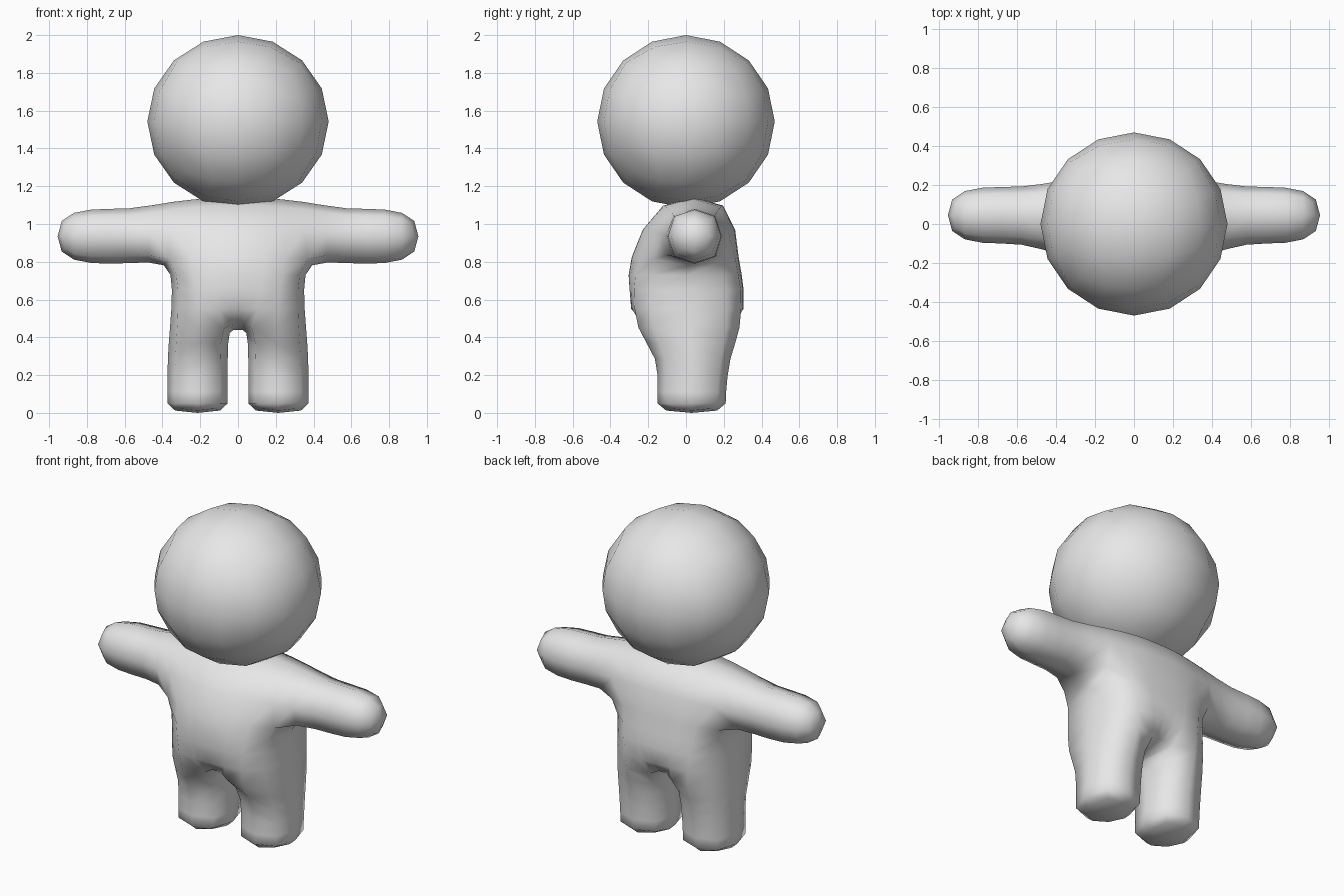
import bpy, bmesh, math

cube = bpy.data.objects.get("Cube")
if cube:
    bpy.data.objects.remove(cube, do_unlink=True)

grey = bpy.data.materials.new("light_grey")
grey.use_nodes = True
colour = (0.8, 0.8, 0.8, 1)
grey.diffuse_color = colour
grey.node_tree.nodes["Principled BSDF"].inputs["Base Color"].default_value = colour


def make_object(name, bm):
    bmesh.ops.recalc_face_normals(bm, faces=bm.faces[:])
    for face in bm.faces:
        face.smooth = True
    mesh = bpy.data.meshes.new(name)
    bm.to_mesh(mesh)
    bm.free()
    mesh.materials.append(grey)
    obj = bpy.data.objects.new(name, mesh)
    bpy.context.collection.objects.link(obj)
    return obj


# Head: a cube grid rounded into a ball
bm = bmesh.new()
bmesh.ops.create_cube(bm, size=2)
bmesh.ops.subdivide_edges(bm, edges=bm.edges[:], cuts=3, use_grid_fill=True)
for v in bm.verts:
    for i in range(3):
        v.co[i] = math.tan(v.co[i] * math.pi / 4)
    v.co.normalize()
    v.co.x *= 0.48
    v.co.y *= 0.47
    v.co.z = 1.5425 + v.co.z * 0.4575
make_object("head", bm)

# Body: half of a simple cage, mirrored and subdivided
bm = bmesh.new()


def tube(root, rings):
    """Extend a four-sided limb from its root loop through the rings and cap it."""
    loop = root
    for ring in rings:
        new = [bm.verts.new(p) for p in ring]
        for i in range(4):
            j = (i + 1) % 4
            bm.faces.new((loop[i], loop[j], new[j], new[i]))
        loop = new
    bm.faces.new(loop)


# Torso levels from crotch to shoulders:
# column x positions, column heights, front depths, back depths
levels = [
    ((0, 0.05, 0.36), (0.44, 0.44, 0.45), (-0.28, -0.28, -0.25), (0.30, 0.30, 0.28)),
    ((0, 0.10, 0.345), (0.66, 0.66, 0.66), (-0.30, -0.30, -0.26), (0.31, 0.31, 0.28)),
    ((0, 0.13, 0.37), (0.80, 0.80, 0.80), (-0.31, -0.30, -0.21), (0.28, 0.28, 0.24)),
    ((0, 0.13, 0.34), (1.14, 1.14, 1.12), (-0.15, -0.15, -0.12), (0.24, 0.24, 0.21)),
]
front, back = [], []
for xs, zs, fronts, backs in levels:
    front.append([bm.verts.new(p) for p in zip(xs, fronts, zs)])
    back.append([bm.verts.new(p) for p in zip(xs, backs, zs)])

for side in (front, back):
    for k in range(3):
        for c in range(2):
            bm.faces.new((side[k][c], side[k][c + 1], side[k + 1][c + 1], side[k + 1][c]))
for k in range(2):
    bm.faces.new((front[k][2], back[k][2], back[k + 1][2], front[k + 1][2]))
for c in range(2):
    bm.faces.new((front[3][c], front[3][c + 1], back[3][c + 1], back[3][c]))
bm.faces.new((front[0][0], front[0][1], back[0][1], back[0][0]))

# Arm: x position and half thickness of each ring
arm_rings = []
for x, s in ((0.58, 0.142), (0.78, 0.148), (0.955, 0.1)):
    arm_rings.append([(x, 0.045 + a * s, 0.935 + b * s)
                      for a, b in ((-1, -1), (-1, 1), (1, 1), (1, -1))])
tube([front[2][2], front[3][2], back[3][2], back[2][2]], arm_rings)

# Leg: height, front and back of each ring
leg_rings = []
for z, y0, y1 in ((0.29, -0.15, 0.23), (0.1, -0.15, 0.21), (0, -0.15, 0.21)):
    leg_rings.append([(0.055, y0, z), (0.373, y0, z), (0.373, y1, z), (0.055, y1, z)])
tube([front[0][1], front[0][2], back[0][2], back[0][1]], leg_rings)

body = make_object("body", bm)
mirror = body.modifiers.new("mirror", 'MIRROR')
mirror.use_clip = True
subsurf = body.modifiers.new("subdivision", 'SUBSURF')
subsurf.levels = subsurf.render_levels = 1
subsurf.use_limit_surface = False
